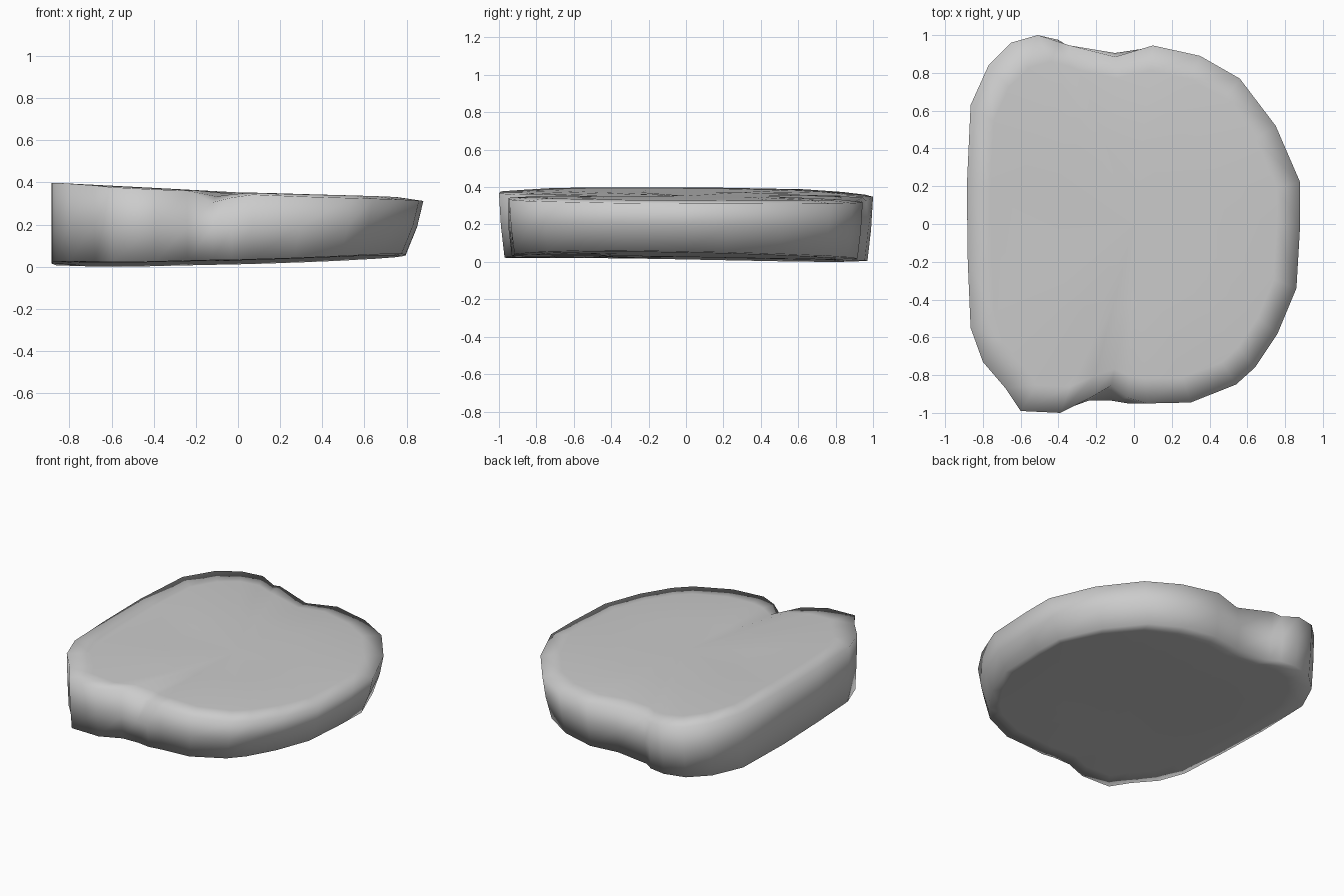
import bpy, bmesh

if "Cube" in bpy.data.objects:
    bpy.data.objects.remove(bpy.data.objects["Cube"])

# Slab outline seen from above, counter-clockwise from the right
OUTLINE = [(.88, .0), (.88, .22), (.75, .52), (.56, .77), (.35, .89), (.10, .945), (-.10, .915),
           (-.34, .945), (-.40, .985), (-.51, 1.0), (-.65, .96), (-.77, .84), (-.865, .63),
           (-.885, .2), (-.88, -.2), (-.865, -.55), (-.80, -.73), (-.68, -.87), (-.60, -.99),
           (-.39, -1.0), (-.24, -.945), (-.12, -.945), (-.03, -.96), (.07, -.95), (.30, -.945),
           (.54, -.85), (.64, -.76), (.76, -.58), (.86, -.34)]
# Rim creases: outline index -> (inward pull in y, drop) of the top rim
NOTCH = {20: (.02, .0), 21: (.09, .05), 22: (.04, .02), 6: (-.03, .02), 8: (-.02, .02)}


def top_z(x, y):
    return .362 - .03 * x + .02 * max(0, -x) - .018 * y ** 4 - .012 * y * abs(y)


def bottom_z(x, y):
    return .036 + .03 * x - .02 * y - .012 * max(0, -y) ** 3 * 2 + .012 * max(0, -x)


bm = bmesh.new()


def ring(scale, height, side_in=0.0, notch=0.0, drop=0.0):
    """One loop around the slab; height 0 is the underside and 1 the top."""
    verts = []
    for i, (x, y) in enumerate(OUTLINE):
        pull, dip = NOTCH.get(i, (0, 0))
        px = x * scale - side_in * max(0, x) / .88
        py = y * scale * (1 - side_in * .35) + pull * notch
        z0, z1 = bottom_z(px, py), top_z(px, py)
        z = z0 + (z1 - z0) * height - dip * notch - drop * max(0, x + .3)
        verts.append(bm.verts.new((px, py, z)))
    return verts


# Underside, wall and top loops
loops = [ring(.45, 0), ring(.86, 0), ring(1, .02, .085), ring(1, .5, .03),
         ring(1, 1, 0, 1, .012), ring(.86, 1, 0, .5), ring(.45, 1)]
n = len(OUTLINE)
for a, b in zip(loops, loops[1:]):
    for i in range(n):
        j = (i + 1) % n
        bm.faces.new((a[i], a[j], b[j], b[i]))

# Caps
low = bm.verts.new((0, 0, bottom_z(0, 0)))
high = bm.verts.new((0, 0, top_z(0, 0)))
for i in range(n):
    j = (i + 1) % n
    bm.faces.new((low, loops[0][j], loops[0][i]))
    bm.faces.new((high, loops[-1][i], loops[-1][j]))

# Small dimples on the top
for v in bm.verts:
    if v.co.z > .25:
        for cx, cy, d in ((-.1, -.43, .012), (-.4, -.05, .01)):
            r = ((v.co.x - cx) ** 2 + (v.co.y - cy) ** 2) ** .5
            v.co.z -= d * max(0, 1 - r / .2)

# Stand on the floor
base = min(v.co.z for v in bm.verts)
for v in bm.verts:
    v.co.z -= base
bmesh.ops.recalc_face_normals(bm, faces=bm.faces)
for f in bm.faces:
    f.smooth = True

mesh = bpy.data.meshes.new("slab")
bm.to_mesh(mesh)
bm.free()
slab = bpy.data.objects.new("slab", mesh)
bpy.context.collection.objects.link(slab)
